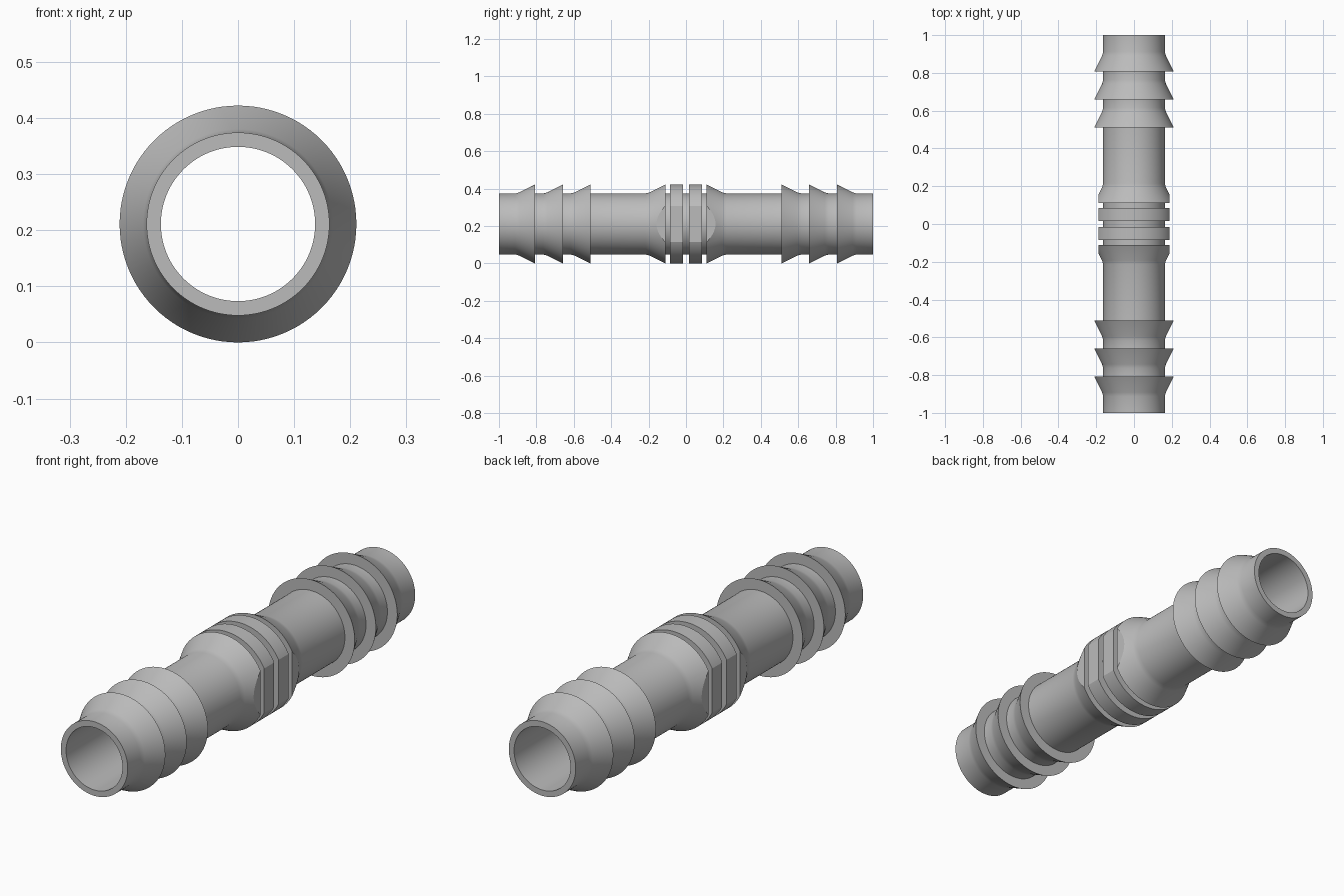
import bpy
import bmesh
from math import cos, sin, pi, radians

cube = bpy.data.objects.get("Cube")
if cube:
    bpy.data.objects.remove(cube, do_unlink=True)

BORE, TUBE, RIM = 0.1375, 0.163, 0.211
FLAT = 0.187          # half width across the grip flats
SEGMENTS = 96


def flare(rim_y):
    """Cone from tube to rim with a softened foot, then a square step back."""
    return [(rim_y + 0.105, TUBE), (rim_y + 0.084, TUBE + 0.006),
            (rim_y, RIM), (rim_y, TUBE)]


# Half profile as (distance along axis, radius), from the open end to the middle
half = [(1.0, BORE), (1.0, TUBE)]
for rim_y in (0.807, 0.658, 0.511, 0.11):   # three hose barbs, then the collar
    half += flare(rim_y)
half += [(0.085, TUBE), (0.085, RIM), (0.015, RIM), (0.015, TUBE)]  # grip ring
profile = half + [(-y, r) for y, r in reversed(half)]

# Spin the closed profile around the y axis
bm = bmesh.new()
rings = []
for i in range(SEGMENTS):
    a = 2 * pi * i / SEGMENTS
    rings.append([bm.verts.new((r * cos(a), y, RIM + r * sin(a))) for y, r in profile])
for i, ring in enumerate(rings):
    following = rings[(i + 1) % SEGMENTS]
    for j in range(len(profile)):
        k = (j + 1) % len(profile)
        bm.faces.new((ring[j], ring[k], following[k], following[j]))

# Cut the two grip flats on the middle collar and close them
for side in (-1, 1):
    faces = [f for f in bm.faces if all(abs(v.co.y) < 0.3 for v in f.verts)]
    edges = {e for f in faces for e in f.edges}
    verts = {v for f in faces for v in f.verts}
    bmesh.ops.bisect_plane(bm, geom=list(verts) + list(edges) + faces, dist=1e-5,
                           plane_co=(side * FLAT, 0, 0), plane_no=(side, 0, 0),
                           clear_outer=True)
    bmesh.ops.holes_fill(bm, edges=[e for e in bm.edges if e.is_boundary], sides=0)
bmesh.ops.recalc_face_normals(bm, faces=bm.faces[:])

mesh = bpy.data.meshes.new("hose_connector")
bm.to_mesh(mesh)
bm.free()
body = bpy.data.objects.new("hose_connector", mesh)
bpy.context.collection.objects.link(body)

# Plain grey plastic
grey = bpy.data.materials.new("grey_plastic")
grey.use_nodes = True
colour = (0.5, 0.5, 0.5, 1)
grey.diffuse_color = colour
grey.node_tree.nodes["Principled BSDF"].inputs["Base Color"].default_value = colour
mesh.materials.append(grey)

bpy.ops.object.select_all(action='DESELECT')
body.select_set(True)
bpy.context.view_layer.objects.active = body
bpy.ops.object.shade_smooth_by_angle(angle=radians(25))
